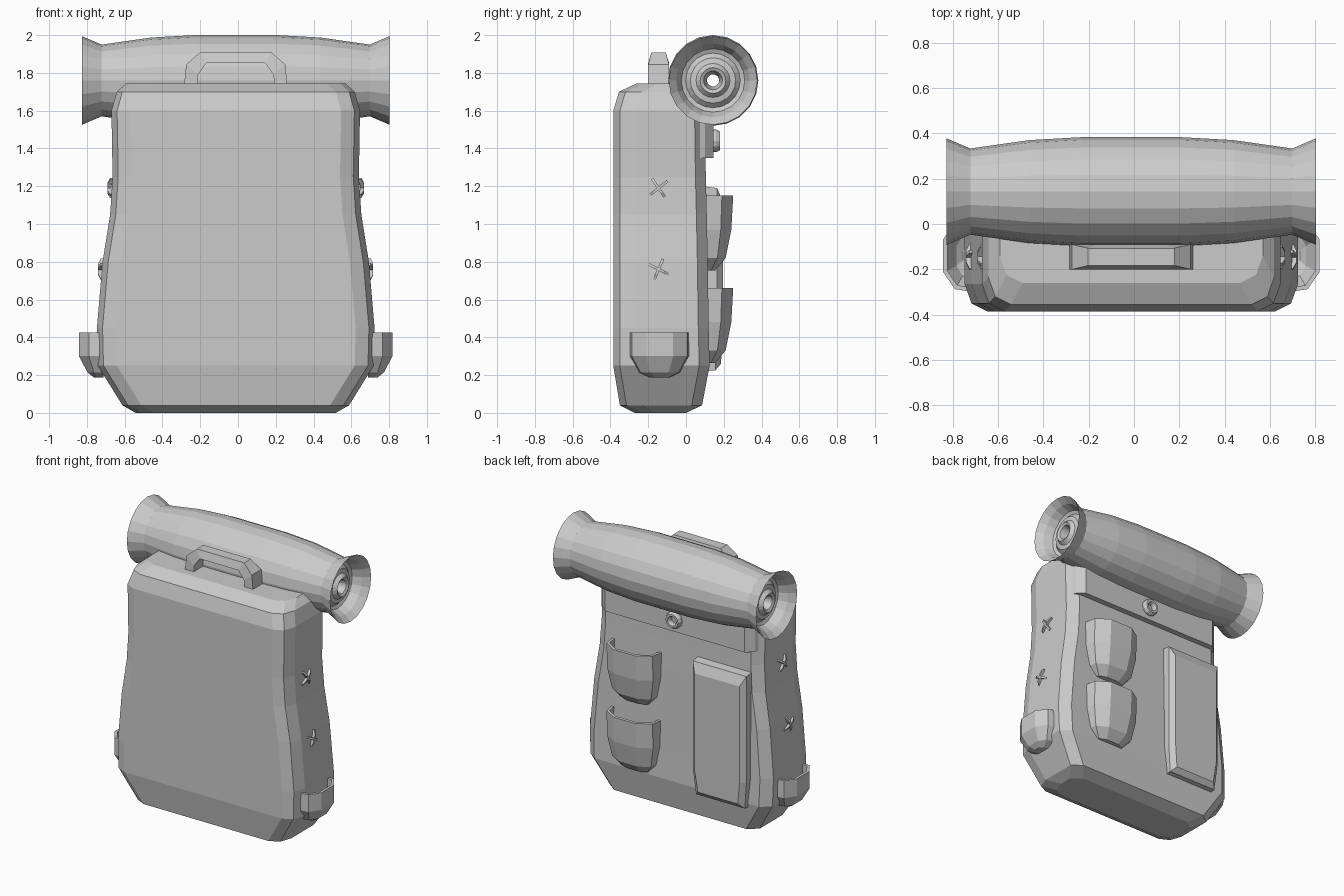
import bpy, bmesh, math
from mathutils import Matrix, Vector

if "Cube" in bpy.data.objects:
    bpy.data.objects.remove(bpy.data.objects["Cube"])

CX = -0.012


def make(name, rings, close=False, caps=(True, True), wrap=True, mat=None):
    """Skin a list of equal-length point rings into one object."""
    bm = bmesh.new()
    vs = [[bm.verts.new(p) for p in r] for r in rings]
    n = len(vs[0])
    pairs = list(zip(vs, vs[1:]))
    if close:
        pairs.append((vs[-1], vs[0]))
    for a, b in pairs:
        for i in range(n if wrap else n - 1):
            j = (i + 1) % n
            bm.faces.new((a[i], a[j], b[j], b[i]))
    if not close:
        if caps[0]:
            bm.faces.new(vs[0][::-1])
        if caps[1]:
            bm.faces.new(vs[-1])
    bmesh.ops.recalc_face_normals(bm, faces=bm.faces)
    if mat:
        bm.transform(mat)
    me = bpy.data.meshes.new(name)
    bm.to_mesh(me)
    bm.free()
    ob = bpy.data.objects.new(name, me)
    bpy.context.collection.objects.link(ob)
    return ob


def lathe(name, profile, n, mat):
    """Turn a closed (radius, x) profile around the x axis."""
    rings = [[(x, r * math.cos(2 * math.pi * i / n), r * math.sin(2 * math.pi * i / n))
              for i in range(n)] for r, x in profile]
    return make(name, rings, close=True, mat=mat)


# Bag body: chamfered sections (z, half width, front y, back y)
def body_ring(z, w, f, b):
    half = [(w - .10, f), (w - .03, f + .035), (w, f + .12), (w, b - .055), (w - .07, b)]
    return [(CX + x, y, z) for x, y in half] + [(CX - x, y, z) for x, y in half[::-1]]


levels = [(0, .53, -.27, .0), (.04, .60, -.35, .085), (.25, .73, -.385, .125),
          (.45, .735, -.385, .12), (.80, .705, -.385, .115), (1.05, .665, -.385, .11),
          (1.25, .652, -.385, .105), (1.60, .658, -.385, .10), (1.70, .63, -.355, .09),
          (1.745, .58, -.26, .05)]
make("bag_body", [body_ring(*l) for l in levels])

# Rolled mat with flared, recessed ends and a hole through the core
half = [(.24, .22), (.227, .45), (.19, .71), (.235, .815), (.195, .77), (.168, .71),
        (.145, .70), (.12, .725), (.09, .73), (.068, .755), (.05, .745), (.032, .66)]
lathe("bed_roll", half + [(r, -x) for r, x in half[::-1]], 20,
      Matrix.Translation((CX, .143, 1.76)))

# Carry handle: (outer x, outer z, outer half depth, inner x, inner z)
hand = [(.275, 1.72, .055, .205, 1.72), (.262, 1.845, .055, .20, 1.79),
        (.19, 1.908, .038, .155, 1.852)]
hand = [(s * ox, oz, d, s * ix, iz) for s, part in ((1, hand), (-1, hand[::-1]))
        for ox, oz, d, ix, iz in part]
make("carry_handle", [[(CX + ox, -.145 - d, oz), (CX + ox, -.145 + d, oz),
                       (CX + ix, -.09, iz), (CX + ix, -.20, iz)]
                      for ox, oz, d, ix, iz in hand])


# Open pockets: levels (z, half width, depth), local x across, y outward
def pocket(name, lv, loc, angle):
    rings = [[(-w, 0, z), (-w * .92, d * .6, z), (-w * .45, d, z),
              (w * .45, d, z), (w * .92, d * .6, z), (w, 0, z)] for z, w, d in lv]
    ob = make(name, rings, caps=(False, True), wrap=False,
              mat=Matrix.Translation(loc) @ Matrix.Rotation(angle, 4, 'Z'))
    m = ob.modifiers.new("wall", 'SOLIDIFY')
    m.thickness, m.offset = .02, -1


for s, side in ((1, "right"), (-1, "left")):
    pocket("side_pocket_" + side, [(.425, .16, .13), (.30, .16, .13), (.215, .11, .085), (.187, .05, .05)],
           (CX + s * .70, -.14, 0), -s * math.pi / 2)
for z0, nm in ((0, "lower"), (.49, "upper")):
    pocket("back_pocket_" + nm,
           [(z0 + .66, .20, .15), (z0 + .48, .20, .14), (z0 + .33, .17, .11), (z0 + .265, .11, .055)],
           (.32, .10, 0), 0)


# Long closed back pocket, stacked outward from the bag
def slab(y, m, top, bot):
    x0, x1 = -.60 + m, -.17 - m
    return [(x0, y, top), (x1, y, top), (x1, y, .42), (x1 - .02, y - .01, bot),
            (x0 + .02, y - .01, bot), (x0, y, .42)]


make("long_back_pocket", [slab(.09, 0, 1.20, .22), slab(.165, 0, 1.19, .225), slab(.195, .035, 1.12, .26)])

# Closing flap and its ring fastener
flap = [(-.63, .05), (-.61, .10), (-.56, .145), (.56, .145), (.61, .10), (.63, .05)]
make("back_flap", [[(CX + x * k, y, z) for x, y in flap]
                   for z, k in ((1.35, 1), (1.62, 1))])
lathe("fastener_ring", [(.06, 0), (.06, .02), (.05, .04), (.035, .04), (.025, .02), (.025, 0)], 12,
      Matrix.Translation((CX, .14, 1.44)) @ Matrix.Rotation(math.pi / 2, 4, 'Z'))

# Crossed stitches on both sides
for s, side in ((1, "right"), (-1, "left")):
    for x, z, lean, tag in ((.655, 1.19, .0, "upper"), (.704, .76, .5, "lower")):
        for a in (.6 + lean, -.9 + lean):
            b = bpy.data.objects.new
            M = (Matrix.Translation((CX + s * x, -.145, z)) @ Matrix.Rotation(a, 4, 'X'))
            make("stitch_%s_%s" % (tag, side),
                 [[(-.01, -.007, t), (.01, -.007, t), (.01, .007, t), (-.01, .007, t)] if abs(t) > .05 else
                  [(s * .014 - .01, -.007, t), (s * .014 + .01, -.007, t),
                   (s * .014 + .01, .007, t), (s * .014 - .01, .007, t)]
                  for t in (-.06, -.03, .03, .06)], mat=M)
